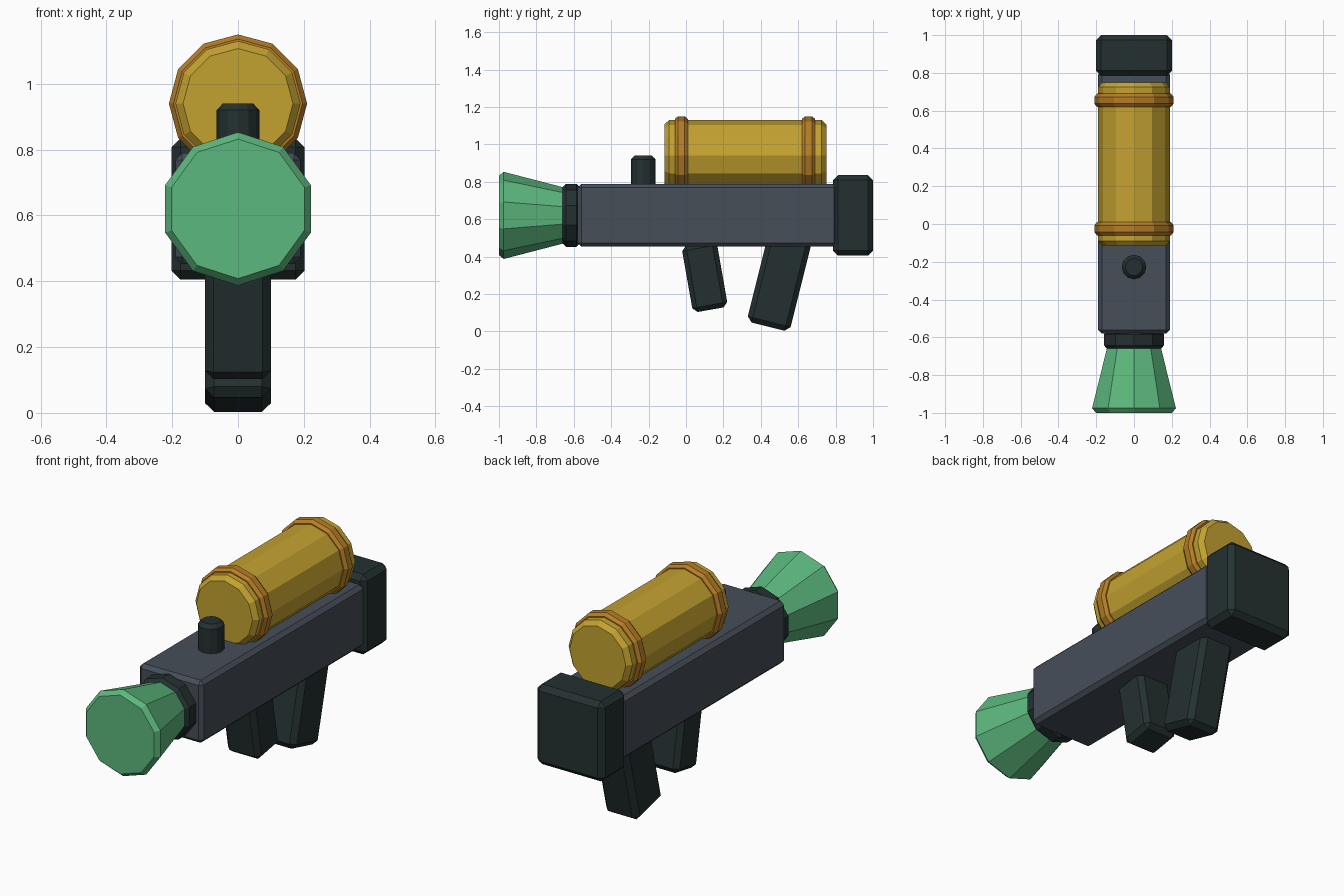
import bpy, bmesh
from math import sin, cos, pi, radians
from mathutils import Matrix, Vector

cube = bpy.data.objects.get("Cube")
if cube:
    bpy.data.objects.remove(cube, do_unlink=True)


def material(name, rgb):
    linear = [((c / 255 + 0.055) / 1.055) ** 2.4 for c in rgb] + [1.0]
    mat = bpy.data.materials.new(name)
    mat.use_nodes = True
    mat.diffuse_color = linear
    mat.node_tree.nodes["Principled BSDF"].inputs["Base Color"].default_value = linear
    return mat


slate = material("slate grey", (70, 78, 89))
dark = material("dark green grey", (36, 48, 48))
green = material("green", (92, 184, 125))
gold = material("gold", (196, 162, 48))
bronze = material("bronze", (180, 125, 38))


def finish(name, bm, mat):
    bmesh.ops.recalc_face_normals(bm, faces=bm.faces[:])
    mesh = bpy.data.meshes.new(name)
    bm.to_mesh(mesh)
    bm.free()
    mesh.materials.append(mat)
    obj = bpy.data.objects.new(name, mesh)
    bpy.context.collection.objects.link(obj)
    return obj


def block(name, mat, center, size, bevel, tilt=0):
    """Chamfered box, tilted about the x axis."""
    bm = bmesh.new()
    bmesh.ops.create_cube(bm, size=1)
    bmesh.ops.scale(bm, vec=size, verts=bm.verts[:])
    bmesh.ops.bevel(bm, geom=bm.edges[:], offset=bevel, segments=1,
                    affect='EDGES', profile=0.5)
    place = Matrix.Translation(center) @ Matrix.Rotation(radians(tilt), 4, 'X')
    bmesh.ops.transform(bm, matrix=place, verts=bm.verts[:])
    return finish(name, bm, mat)


def lathe(name, mat, profile, sides, center, upright=False):
    """Flat-sided turned part; profile holds (position on axis, radius)."""
    bm = bmesh.new()
    rings = []
    for along, radius in profile:
        ring = []
        for i in range(sides):
            a = 2 * pi * i / sides
            u, v = radius * sin(a), radius * cos(a)
            offset = Vector((u, v, along)) if upright else Vector((u, along, v))
            ring.append(bm.verts.new(Vector(center) + offset))
        rings.append(ring)
    for a, b in zip(rings, rings[1:]):
        for i in range(sides):
            j = (i + 1) % sides
            bm.faces.new((a[i], a[j], b[j], b[i]))
    bm.faces.new(rings[0])
    bm.faces.new(rings[-1])
    return finish(name, bm, mat)


# Main housing and rear block
block("body", slate, (0, 0.115, 0.621), (0.38, 1.39, 0.336), 0.02)
block("rear_block", dark, (0, 0.893, 0.62), (0.404, 0.214, 0.43), 0.027)

# Grips under the housing
block("front_grip", dark, (0, 0.1, 0.293), (0.2, 0.19, 0.36), 0.025, 10)
block("rear_grip", dark, (0, 0.499, 0.268), (0.2, 0.236, 0.5), 0.027, -14)

# Muzzle collar and flared nozzle
lathe("muzzle_collar", dark,
      [(-0.66, 0.15), (-0.642, 0.168), (-0.585, 0.168), (-0.567, 0.15)],
      10, (0, 0, 0.62))
lathe("nozzle", green,
      [(-1.0, 0.212), (-0.975, 0.233), (-0.64, 0.146)], 10, (0, 0, 0.62))

# Tank with two bands
lathe("tank", gold,
      [(-0.115, 0.167), (-0.09, 0.19), (0.725, 0.19), (0.75, 0.167)],
      12, (0, 0, 0.94))
for name, y in (("front_band", -0.025), ("rear_band", 0.655)):
    lathe(name, bronze,
          [(-0.035, 0.188), (-0.035, 0.196), (-0.018, 0.21),
           (0.018, 0.21), (0.035, 0.196), (0.035, 0.188)],
          12, (0, y, 0.94))

# Sight post
lathe("sight_post", dark,
      [(0.77, 0.065), (0.92, 0.065), (0.94, 0.046)],
      12, (0, -0.228, 0), upright=True)
